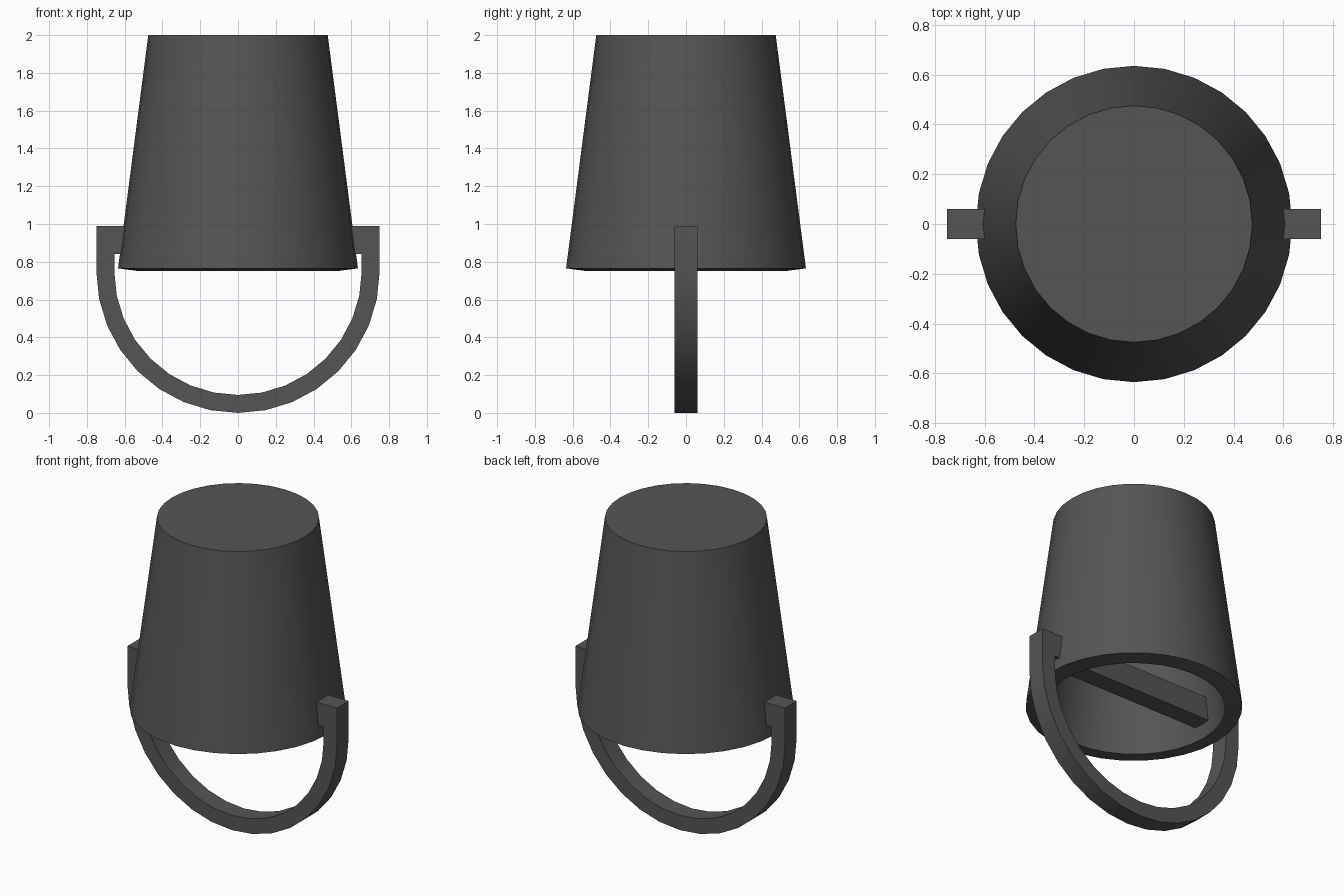
import bpy, bmesh, math
from math import pi, sin, cos

if "Cube" in bpy.data.objects:
    bpy.data.objects.remove(bpy.data.objects["Cube"])

dark = bpy.data.materials.new("dark_grey")
dark.diffuse_color = (0.09, 0.09, 0.09, 1)
dark.use_nodes = True
dark.node_tree.nodes["Principled BSDF"].inputs["Base Color"].default_value = dark.diffuse_color


def finish(bm, name):
    bmesh.ops.recalc_face_normals(bm, faces=bm.faces[:])
    me = bpy.data.meshes.new(name)
    bm.to_mesh(me)
    bm.free()
    me.materials.append(dark)
    ob = bpy.data.objects.new(name, me)
    bpy.context.collection.objects.link(ob)
    bpy.ops.object.select_all(action='DESELECT')
    ob.select_set(True)
    bpy.context.view_layer.objects.active = ob
    bpy.ops.object.shade_smooth_by_angle(angle=math.radians(30))
    return ob


# Upturned bucket: (radius, z) wall profile lathed in 32 steps, capped inside and out
profile = [(0.475, 2.0), (0.635, 0.765), (0.535, 0.752), (0.386, 1.9)]
N = 32
bm = bmesh.new()
rings = [[bm.verts.new((r * cos(2 * pi * i / N), r * sin(2 * pi * i / N), z))
          for i in range(N)] for r, z in profile]
for a, b in zip(rings, rings[1:]):
    for i in range(N):
        j = (i + 1) % N
        bm.faces.new((a[i], a[j], b[j], b[i]))
bm.faces.new(rings[0])
bm.faces.new(rings[-1])
finish(bm, "bucket")


# Handle: half-round bail closed by a crossbar through the bucket
def loop(radius, top):
    arc = [(-radius * cos(pi * i / 16), 0.75 - radius * sin(pi * i / 16))
           for i in range(17)]
    return [(-radius, top)] + arc + [(radius, top)]


bm = bmesh.new()
outer, inner = [[bm.verts.new((x, -0.06, z)) for x, z in loop(r, t)]
                for r, t in ((0.75, 0.99), (0.655, 0.84))]
for i in range(len(outer)):
    j = (i + 1) % len(outer)
    bm.faces.new((outer[i], outer[j], inner[j], inner[i]))
ext = bmesh.ops.extrude_face_region(bm, geom=bm.faces[:], use_keep_orig=True)
moved = [v for v in ext["geom"] if isinstance(v, bmesh.types.BMVert)]
bmesh.ops.translate(bm, verts=moved, vec=(0, 0.12, 0))
finish(bm, "handle")
